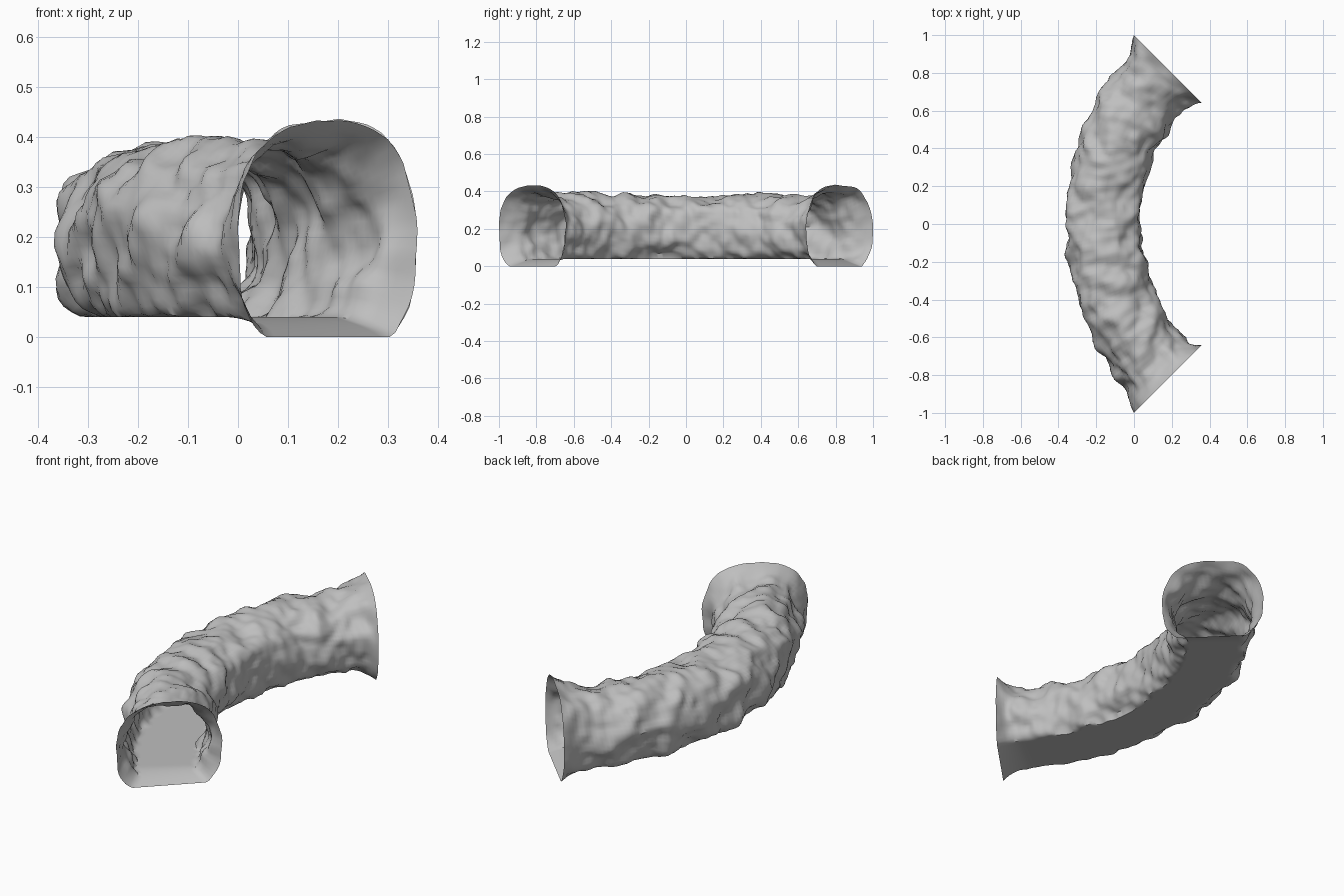
import bpy
import bmesh
import math
from mathutils import Vector, noise

if "Cube" in bpy.data.objects:
    bpy.data.objects.remove(bpy.data.objects["Cube"])

ARC_X, ARC_R = 1.0, 1.16        # centre and radius of the quarter-turn path
RINGS, WALL, FLOOR = 120, 52, 14
MID_Z = 0.19

rock = bpy.data.materials.new("grey_rock")
rock.diffuse_color = (0.52, 0.52, 0.52, 1)
rock.use_nodes = True
rock.node_tree.nodes["Principled BSDF"].inputs["Base Color"].default_value = rock.diffuse_color


def power(v, e):
    return math.copysign(abs(v) ** e, v)


def place(angle, side, z):
    """Point at an angle along the path, offset outward by side."""
    r = ARC_R + side
    return Vector((ARC_X - r * math.cos(angle), r * math.sin(angle), z))


def section(angle):
    """Arched wall followed by a flat floor, flared near the tunnel mouths."""
    end = (math.pi / 4 - abs(angle)) * ARC_R           # distance to the mouth
    flare = max(0, 1 - end / 0.13) ** 1.8
    scale = 0.765 + 0.235 * flare
    floor_z = 0.04 * (1 - flare)
    low = math.radians(-50)
    wall = []
    for i in range(WALL + 1):
        t = low + (math.pi - 2 * low) * i / WALL
        x = 0.255 * power(math.cos(t), 0.87)
        z = 0.245 * power(math.sin(t), 0.87)
        p = place(angle, x * scale, MID_Z + z * scale)
        bump = 0.034 * noise.noise(p * 9) + 0.014 * noise.noise(p * 21)
        s = scale + bump * (1 - 0.65 * flare) / 0.25    # rough rock surface
        height = max(MID_Z + z * s, floor_z)
        if i in (0, WALL):
            height = floor_z
        wall.append((x * s, height))
    a, b = wall[-1][0], wall[0][0]
    floor = [(a + (b - a) * i / FLOOR, floor_z) for i in range(1, FLOOR)]
    return [place(angle, x, z) for x, z in wall + floor]


# Open tunnel shell swept along the arc
bm = bmesh.new()
rings = []
for k in range(RINGS + 1):
    angle = -math.pi / 4 + math.pi / 2 * k / RINGS
    rings.append([bm.verts.new(p) for p in section(angle)])
for r0, r1 in zip(rings, rings[1:]):
    n = len(r0)
    for i in range(n):
        j = (i + 1) % n
        bm.faces.new((r0[i], r1[i], r1[j], r0[j]))

# Make the faces point away from the tunnel axis
bm.normal_update()
bm.faces.ensure_lookup_table()
floor_face = min(bm.faces, key=lambda f: (abs(f.calc_center_median().y), f.calc_center_median().z))
lowest = [f for f in bm.faces if abs(f.normal.z) > 0.99 and f.calc_center_median().z < 0.045]
if sum(f.normal.z for f in lowest) > 0:
    bmesh.ops.reverse_faces(bm, faces=bm.faces[:])

mesh = bpy.data.meshes.new("curved_tunnel")
bm.to_mesh(mesh)
bm.free()
mesh.materials.append(rock)
tunnel = bpy.data.objects.new("curved_tunnel", mesh)
bpy.context.collection.objects.link(tunnel)
bpy.context.view_layer.objects.active = tunnel
tunnel.select_set(True)
bpy.ops.object.shade_smooth_by_angle(angle=math.radians(45))
